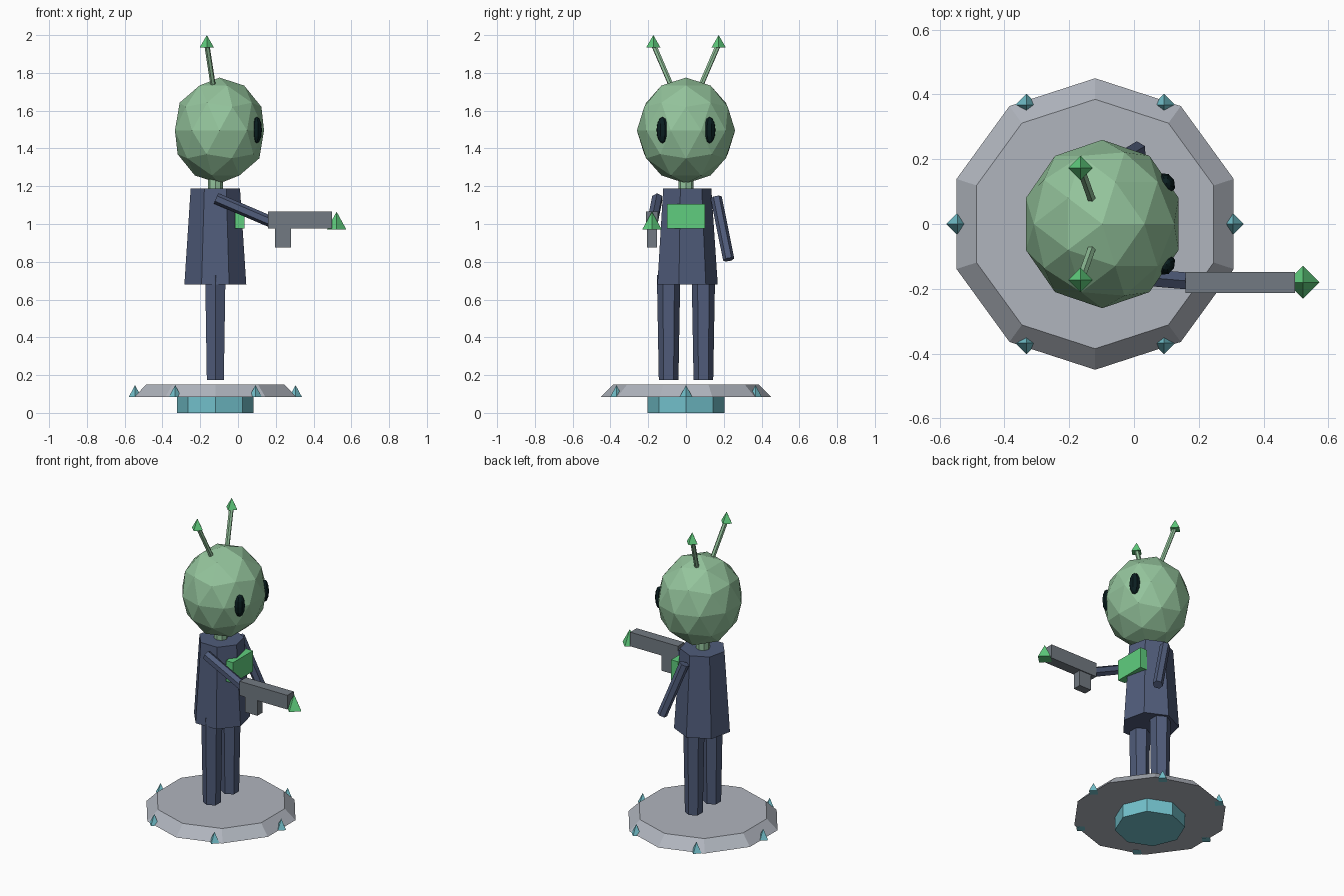
import bpy
import math
from mathutils import Vector

cube = bpy.data.objects.get("Cube")
if cube:
    bpy.data.objects.remove(cube, do_unlink=True)


def material(name, *rgb):
    """Flat material from 0-255 screen values, stored as linear."""
    lin = [((c / 255 + 0.055) / 1.055) ** 2.4 for c in rgb]
    m = bpy.data.materials.new(name)
    m.use_nodes = True
    m.diffuse_color = (*lin, 1)
    m.node_tree.nodes["Principled BSDF"].inputs["Base Color"].default_value = (*lin, 1)
    return m


SKIN = material("pale green skin", 148, 196, 156)
GLOW = material("bright green", 96, 206, 126)
NAVY = material("navy suit", 80, 92, 122)
GUN = material("gun grey", 114, 122, 130)
METAL = material("light metal", 176, 181, 190)
TEAL = material("teal", 114, 192, 203)
BLACK = material("eye black", 10, 30, 32)


def finish(name, mat):
    ob = bpy.context.object
    ob.name = name
    ob.data.materials.append(mat)
    return ob


def cone(name, mat, sides, x, y, z0, z1, r0, r1):
    bpy.ops.mesh.primitive_cone_add(vertices=sides, radius1=r0, radius2=r1,
                                    depth=z1 - z0, location=(x, y, (z0 + z1) / 2))
    return finish(name, mat)


def rod(name, mat, sides, start, end, radius):
    a, b = Vector(start), Vector(end)
    bpy.ops.mesh.primitive_cylinder_add(vertices=sides, radius=radius,
                                        depth=(b - a).length, location=(a + b) / 2)
    bpy.context.object.rotation_euler = (b - a).to_track_quat("Z", "Y").to_euler()
    return finish(name, mat)


def box(name, mat, center, size):
    bpy.ops.mesh.primitive_cube_add(size=1, location=center)
    bpy.context.object.scale = size
    return finish(name, mat)


BODY_X = -0.12

# Hovering base: engine, disc and rim lights
cone("base_engine", TEAL, 8, BODY_X, 0, 0, 0.085, 0.203, 0.203)
cone("base_disc", METAL, 10, BODY_X, 0, 0.085, 0.15, 0.45, 0.385)
for i in range(6):
    a = i * math.pi / 3
    cone(f"rim_light_{i + 1}", TEAL, 4, BODY_X + 0.425 * math.cos(a),
         0.425 * math.sin(a), 0.083, 0.147, 0.034, 0)

# Body
cone("torso", NAVY, 7, BODY_X, 0, 0.68, 1.187, 0.168, 0.134)
cone("neck", SKIN, 8, BODY_X, 0, 1.15, 1.27, 0.04, 0.04)
box("chest_plate", GLOW, (0.01, 0, 1.041), (0.05, 0.2, 0.132))

# Head
bpy.ops.mesh.primitive_ico_sphere_add(subdivisions=2, radius=1, location=(-0.098, 0, 1.495))
bpy.context.object.scale = (0.248, 0.26, 0.28)
finish("head", SKIN)

# Paired parts
for side, s in (("left", 1), ("right", -1)):
    cone(f"{side}_leg", NAVY, 6, BODY_X, s * 0.092, 0.175, 0.73, 0.052, 0.062)
    rod(f"{side}_antenna", SKIN, 6, (-0.125, s * 0.06, 1.69), (-0.165, s * 0.172, 1.95), 0.014)
    cone(f"{side}_antenna_tip", GLOW, 4, -0.165, s * 0.173, 1.934, 2.0, 0.038, 0)
    bpy.ops.mesh.primitive_uv_sphere_add(segments=8, ring_count=6, radius=1,
                                         location=(0.1, s * 0.125, 1.497),
                                         rotation=(0, 0, s * math.radians(25)))
    bpy.context.object.scale = (0.026, 0.034, 0.07)
    finish(f"{side}_eye", BLACK)

# Arms
rod("left_arm", NAVY, 6, (-0.1, 0.16, 1.14), (0.01, 0.226, 0.812), 0.03)
rod("right_arm", NAVY, 6, (-0.115, -0.152, 1.135), (0.19, -0.178, 1.005), 0.03)

# Blaster in the right hand
box("blaster_body", GUN, (0.328, -0.18, 1.02), (0.337, 0.065, 0.09))
box("blaster_grip", GUN, (0.238, -0.18, 0.93), (0.085, 0.053, 0.11))
cone("blaster_tip", GLOW, 4, 0.522, -0.18, 0.972, 1.065, 0.051, 0)
